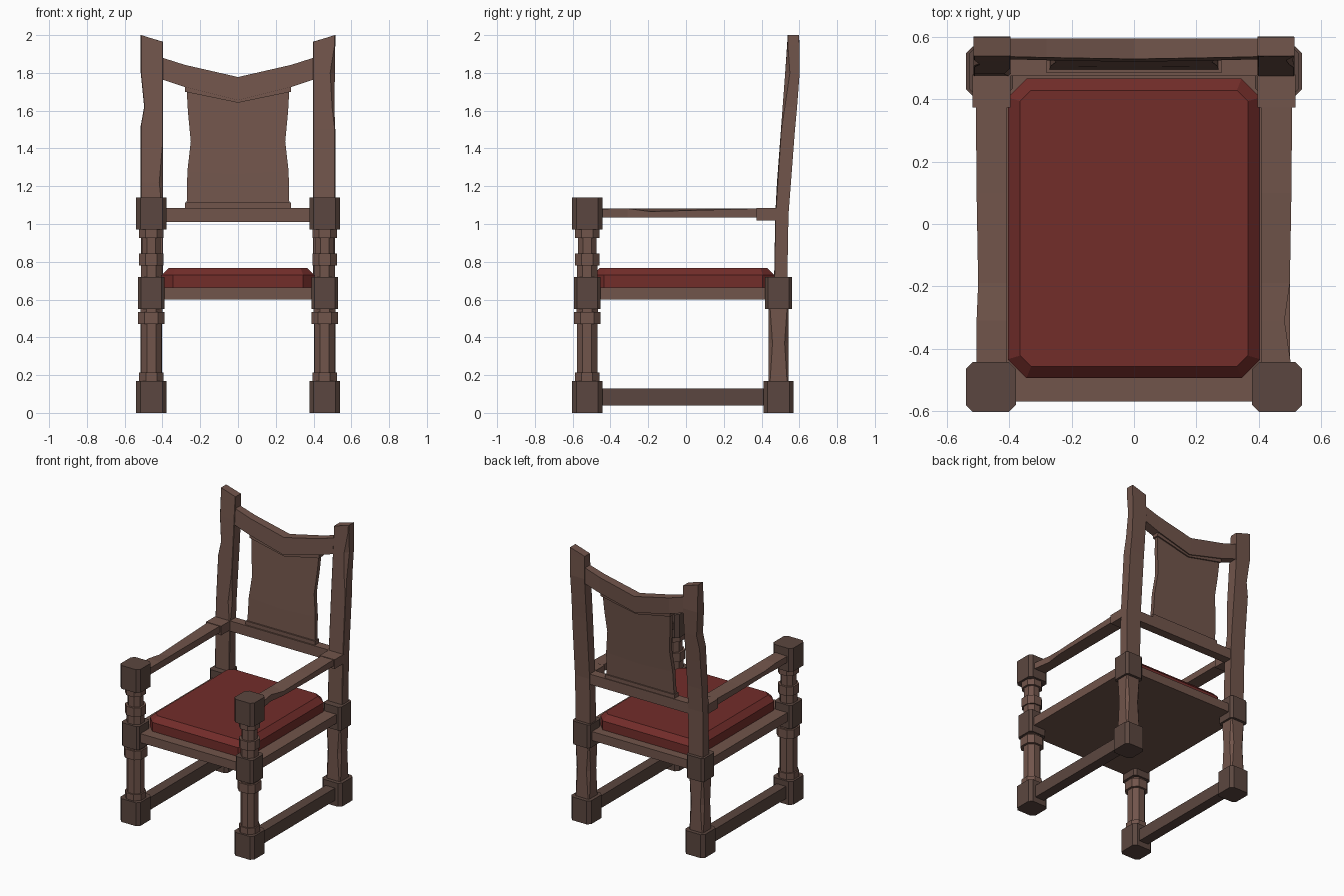
import bpy, bmesh

if "Cube" in bpy.data.objects:
    bpy.data.objects.remove(bpy.data.objects["Cube"])

def material(name, col):
    m = bpy.data.materials.new(name)
    m.diffuse_color = (*col, 1)
    m.use_nodes = True
    m.node_tree.nodes["Principled BSDF"].inputs["Base Color"].default_value = m.diffuse_color
    return m

WOOD = material("wood", (0.165, 0.090, 0.070))
DARK = material("dark_wood", (0.105, 0.062, 0.050))
RED = material("red_cushion", (0.17, 0.026, 0.023))

def loft(name, rings, mat):
    """Skin a stack of equal-length point rings and cap both ends."""
    bm = bmesh.new()
    vs = [[bm.verts.new(p) for p in r] for r in rings]
    n = len(rings[0])
    for a, b in zip(vs, vs[1:]):
        for i in range(n):
            j = (i + 1) % n
            bm.faces.new((a[i], a[j], b[j], b[i]))
    bm.faces.new(vs[0][::-1])
    bm.faces.new(vs[-1])
    bmesh.ops.recalc_face_normals(bm, faces=bm.faces)
    me = bpy.data.meshes.new(name)
    bm.to_mesh(me)
    bm.free()
    me.materials.append(mat)
    ob = bpy.data.objects.new(name, me)
    bpy.context.collection.objects.link(ob)
    return ob

def octa(cx, cy, z, hx, hy, c):
    """Rectangle with cut corners."""
    p = [(hx, hy - c), (hx - c, hy), (c - hx, hy), (-hx, hy - c),
         (-hx, c - hy), (c - hx, -hy), (hx - c, -hy), (hx, c - hy)]
    return [(cx + x, cy + y, z) for x, y in p]

def box(name, x, y, z, mat):
    return loft(name, [[(x[0], y[0], k), (x[1], y[0], k), (x[1], y[1], k), (x[0], y[1], k)]
                       for k in z], mat)

def interp(table, z):
    for (a, u), (b, v) in zip(table, table[1:]):
        if z <= b:
            return u + (v - u) * (z - a) / (b - a)
    return table[-1][1]

# Leaning back profile: front and rear faces of the back posts
FRONT = [(0.6, 0.465), (1.0, 0.470), (1.2, 0.480), (1.6, 0.510), (2.0, 0.540)]
REAR = [(0.6, 0.535), (1.0, 0.540), (1.2, 0.550), (1.5, 0.577), (1.77, 0.602), (2.0, 0.599)]

# Turned front posts: (z start, z end, half width, corner cut); blocks are darker
TURNING = [(0.17, 0.215, 0.065, 0.036), (0.215, 0.47, 0.055, 0.031),
           (0.47, 0.535, 0.070, 0.034), (0.535, 0.55, 0.058, 0.033),
           (0.72, 0.78, 0.055, 0.031), (0.78, 0.845, 0.064, 0.034),
           (0.845, 0.925, 0.050, 0.028), (0.925, 0.97, 0.064, 0.034)]
BLOCKS = [(0, 0.17, 0.08, 0.022), (0.55, 0.72, 0.071, 0.016), (0.97, 1.14, 0.08, 0.022)]
# Worn back posts per side: (z, outer x, inner front cut, outer front cut)
WEAR = {-1: [(0.70, .513, .003, .003), (1.05, .515, .003, .003), (1.22, .515, .02, .003),
             (1.42, .515, .003, .003), (1.52, .515, .003, .003), (1.62, .497, .003, .003),
             (1.80, .515, .003, .003), (1.98, .515, .003, .003)],
        1: [(0.70, .513, .003, .003), (1.05, .515, .003, .003), (1.50, .515, .003, .003),
            (1.62, .510, .003, .012), (1.80, .513, .003, .025), (1.95, .515, .003, .003),
            (1.98, .515, .003, .003)]}

CX, FY, BY = 0.459, -0.523, 0.49
for s, side in ((-1, "left"), (1, "right")):
    x = s * CX
    # Front post
    rings = []
    for a, b, h, c in TURNING[:4] + [(0.55, 0.72, 0.05, 0.028)] + TURNING[4:]:
        rings += [octa(x, FY, a, h, h, c), octa(x, FY, b, h, h, c)]
    loft(f"front_post_{side}", rings, WOOD)
    for i, (a, b, h, c) in enumerate(BLOCKS):
        loft(f"front_block_{side}_{i}", [octa(x, FY, k, h, h, c) for k in (a, b)], DARK)
    # Back leg
    for i, (a, b, h, c) in enumerate(BLOCKS[:2]):
        loft(f"back_block_{side}_{i}", [octa(x, BY, k, h, h, c) for k in (a, b)], DARK)
    loft(f"back_leg_{side}", [octa(x, BY, k, 0.056, 0.052, c) for k, c in
                              ((0.15, 0.006), (0.37, 0.02), (0.57, 0.006))], WOOD)
    # Back post with slanted top
    rings = []
    for z, ox, ci, co in WEAR[s]:
        f, r = interp(FRONT, z), interp(REAR, z)
        zi, zo = (z - 0.015, z + 0.02) if z == 1.98 else (z, z)
        rings.append([(s * 0.397, f + ci, zi), (s * (0.397 + ci), f, zi), (s * (ox - co), f, zo),
                      (s * ox, f + co, zo), (s * ox, r, zo), (s * 0.397, r, zi)])
    loft(f"back_post_{side}", rings, WOOD)
    # Armrest, slightly worn, and its rear bracket
    wear = [(-0.46, .505, 1.08), (-0.31, .505 - (s > 0) * .022, 1.082),
            (-0.19, .500, 1.066), (0.1, .505, 1.074), (0.47, .508, 1.085)]
    loft(f"armrest_{side}", [[(s * 0.408, y, 1.035), (s * o, y, 1.035), (s * o, y, t),
                              (s * 0.408, y, 1.083)] for y, o, t in wear], WOOD)
    box(f"arm_bracket_{side}", (s * 0.397, s * 0.518), (0.373, 0.48), (1.018, 1.085), WOOD)
    # Floor stretcher
    box(f"stretcher_{side}", (s * 0.42, s * 0.495), (-0.46, 0.43), (0.04, 0.13), DARK)

# Seat frame and cushion
box("seat_frame", (-0.5, 0.5), (-0.57, 0.53), (0.60, 0.665), WOOD)
loft("cushion", [octa(0, -0.014, 0.66, 0.405, 0.480, 0.06),
                 octa(0, -0.014, 0.73, 0.405, 0.480, 0.06),
                 octa(0, -0.014, 0.768, 0.365, 0.443, 0.035)], RED)

# Lower back rail and its lip
box("lower_back_rail", (-0.4, 0.4), (0.475, 0.54), (1.01, 1.085), WOOD)
box("lower_lip", (-0.28, 0.28), (0.485, 0.535), (1.08, 1.113), WOOD)

# V-shaped crest rail: (x, bottom z, top z)
def rail(name, sections, inset):
    rings = []
    for x, a, b in sections:
        rings.append([(x, interp(FRONT, a) + inset, a), (x, interp(REAR, a) - inset, a),
                      (x, interp(REAR, b) - inset, b), (x, interp(FRONT, b) + inset, b)])
    loft(name, rings, WOOD)

rail("crest_rail", [(-0.4, 1.765, 1.88), (-0.28, 1.725, 1.842), (0, 1.655, 1.778),
                    (0.28, 1.725, 1.842), (0.4, 1.765, 1.88)], 0.006)
rail("crest_lip", [(-0.28, 1.70, 1.74), (0, 1.642, 1.68), (0.28, 1.70, 1.74)], 0.014)

# Back panel with waisted sides
rings = []
for t, w in ((0, .272), (0.3, .268), (0.55, .25), (0.8, .265), (1, .272)):
    pts = []
    for k, d in ((-1, -.015), (0, -.015), (1, -.015), (1, .015), (0, .015), (-1, .015)):
        z = 1.09 + t * ((1.72 if k else 1.67) - 1.09)
        pts.append((k * w, (interp(FRONT, z) + interp(REAR, z)) / 2 + d, z))
    rings.append(pts)
loft("back_panel", rings, WOOD)
